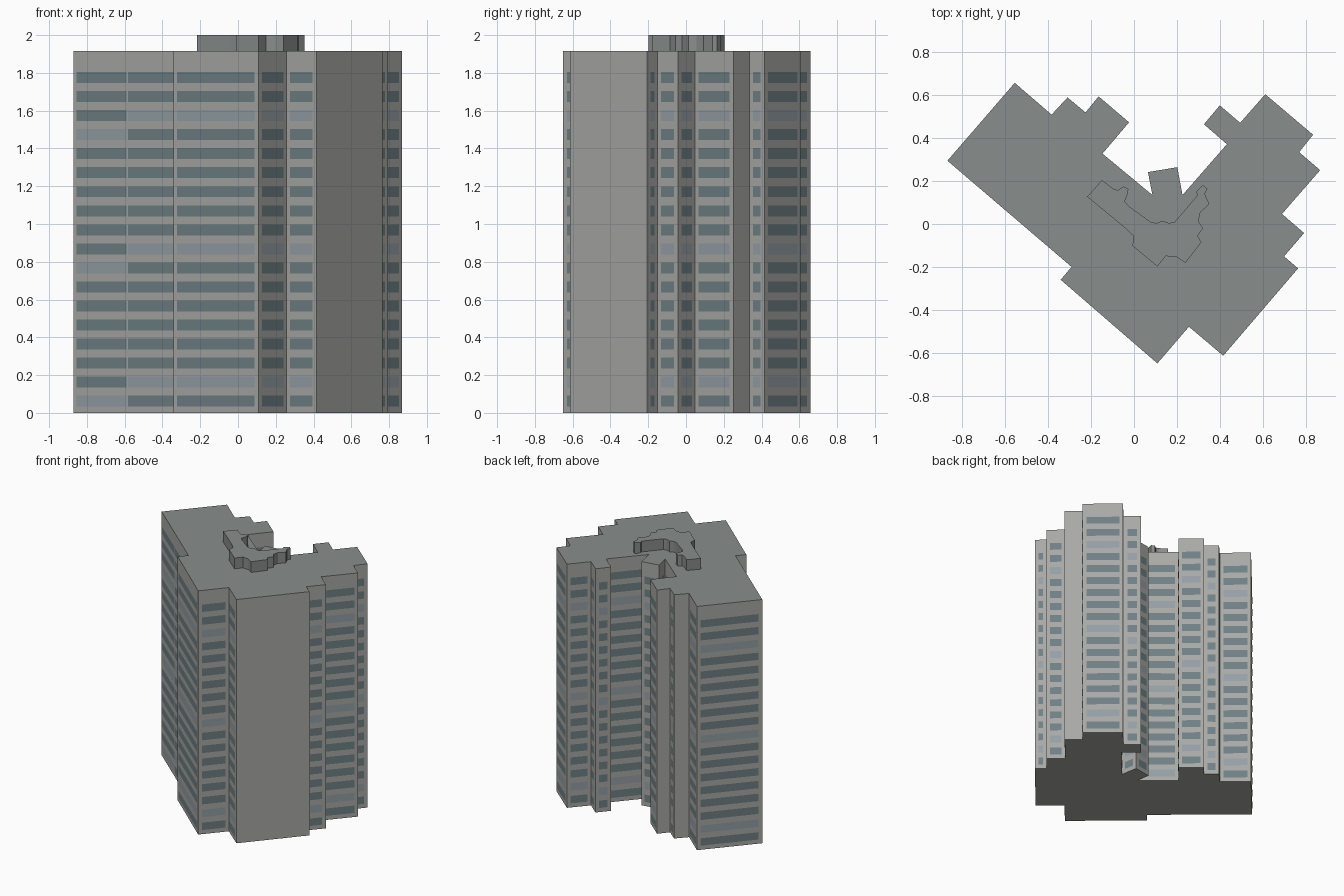
import bpy, bmesh
from mathutils import Vector

if "Cube" in bpy.data.objects:
    bpy.data.objects.remove(bpy.data.objects["Cube"])

ROOF_Z, TOP_Z = 1.915, 2.0
FLOORS, STEP, SILL, WIN_H = 18, 0.1008, 0.033, 0.058


def material(name, rgb):
    m = bpy.data.materials.new(name)
    m.diffuse_color = (*rgb, 1)
    m.use_nodes = True
    m.node_tree.nodes["Principled BSDF"].inputs["Base Color"].default_value = m.diffuse_color
    return m


WALL = material("wall_concrete", (0.40, 0.40, 0.385))
ROOF = material("roof_grey", (0.25, 0.27, 0.26))
GLASS = material("glass_dark", (0.16, 0.22, 0.235))
GLASS_LIGHT = material("glass_light", (0.30, 0.35, 0.385))


def finish(bm, name, mats):
    me = bpy.data.meshes.new(name)
    bm.to_mesh(me)
    bm.free()
    for m in mats:
        me.materials.append(m)
    ob = bpy.data.objects.new(name, me)
    bpy.context.collection.objects.link(ob)
    return ob


def prism(name, outline, z0, z1, mats):
    """Extrude a plan outline; upward faces use the last material."""
    bm = bmesh.new()
    base = bm.faces.new([bm.verts.new((x, y, z0)) for x, y in outline])
    up = bmesh.ops.extrude_face_region(bm, geom=[base], use_keep_orig=True)
    verts = [g for g in up["geom"] if isinstance(g, bmesh.types.BMVert)]
    bmesh.ops.translate(bm, vec=(0, 0, z1 - z0), verts=verts)
    bmesh.ops.recalc_face_normals(bm, faces=bm.faces)
    for f in bm.faces:
        f.normal_update()
        f.material_index = len(mats) - 1 if f.normal.z > 0.5 else 0
    return finish(bm, name, mats)


# Tower plan, clockwise from the back-left corner
PLAN = [(-.556, .658), (-.384, .51), (-.31, .59), (-.226, .52), (-.165, .595),
        (-.023, .474), (-.147, .328), (.086, .135), (.065, .242), (.202, .265),
        (.226, .135), (.433, .372), (.326, .465), (.40, .553), (.495, .472),
        (.612, .605), (.835, .416), (.77, .335), (.868, .251), (.69, .047),
        (.793, -.042), (.70, -.151), (.765, -.207), (.416, -.614),
        (.256, -.479), (.109, -.65), (-.342, -.26), (-.291, -.2), (-.87, .295)]
prism("tower_body", PLAN, 0, ROOF_Z, [WALL, ROOF])

# Window bands on each wall
BLANK = {1, 3, 17, 22, 26}       # short return walls without windows
bands = bmesh.new()


def add_bands(a, b, start, end, shift):
    a, b = Vector(a), Vector(b)
    d = (b - a).normalized()
    n = Vector((-d.y, d.x)) * 0.002
    p, q = a + d * start + n, b - d * end + n
    for i in range(FLOORS):
        z = SILL + i * STEP
        f = bands.faces.new([bands.verts.new(c) for c in (
            (q.x, q.y, z), (p.x, p.y, z),
            (p.x, p.y, z + WIN_H), (q.x, q.y, z + WIN_H))])
        f.material_index = int(i % 7 == shift)


for k, a in enumerate(PLAN):
    b = PLAN[(k + 1) % len(PLAN)]
    if k in BLANK:
        continue
    if k == 27:                  # long front-left wall has two window runs
        mid = Vector(a).lerp(Vector(b), 0.507)
        add_bands(a, mid, 0.02, 0.006, 1)
        add_bands(mid, b, 0.006, 0.02, 0)
    else:
        add_bands(a, b, 0.027, 0.027, 0 if k == 6 else 1)
finish(bands, "window_bands", [GLASS, GLASS_LIGHT])

# Rooftop plant room with scalloped sides
PLANT = [(-.149, .205), (-.098, .165), (-.075, .158), (-.05, .175), (-.026, .163),
         (-.03, .14), (-.044, .105), (-.02, .08), (.077, .01), (.105, .004),
         (.133, .015), (.163, .004), (.19, .01), (.295, .133), (.29, .152),
         (.32, .182), (.342, .165), (.33, .14), (.351, .093), (.31, .055),
         (.3, .014), (.322, -.02), (.296, -.055), (.314, -.085), (.24, -.181),
         (.195, -.152), (.147, -.15), (.109, -.198), (-.007, -.102),
         (-.002, -.056), (-.04, -.02), (-.218, .127)]
prism("roof_plant_room", PLANT, ROOF_Z, TOP_Z, [ROOF])
